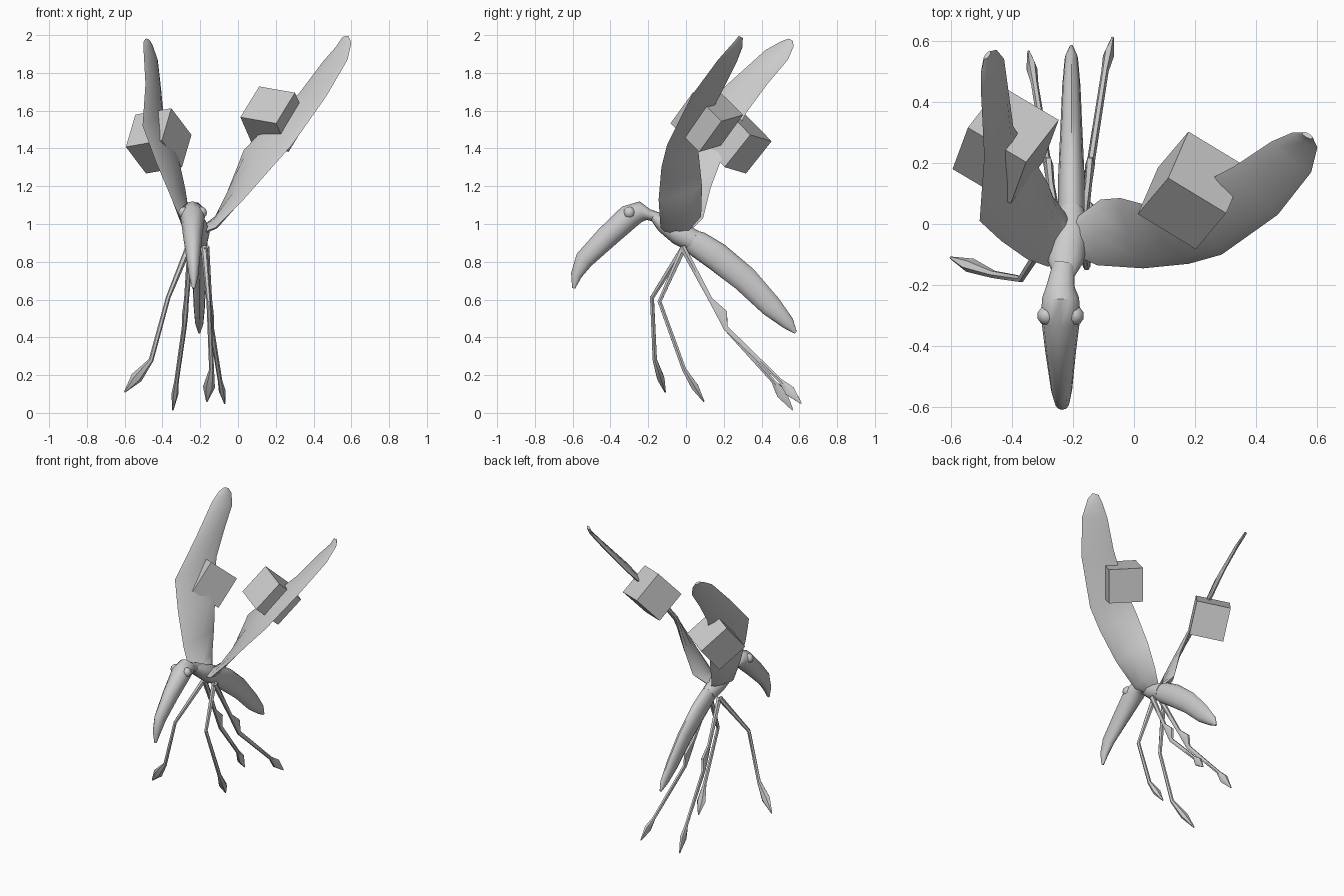
import bpy
import bmesh
import math
from mathutils import Vector, Matrix

cube = bpy.data.objects.get("Cube")
if cube:
    bpy.data.objects.remove(cube, do_unlink=True)

GREY = (0.6, 0.6, 0.6, 1.0)
grey = bpy.data.materials.new("plain grey")
grey.use_nodes = True
grey.diffuse_color = GREY
grey.node_tree.nodes["Principled BSDF"].inputs["Base Color"].default_value = GREY


def add_object(name, bm, smooth_angle=None):
    """Turn a bmesh into a named, shaded object."""
    bmesh.ops.recalc_face_normals(bm, faces=bm.faces)
    mesh = bpy.data.meshes.new(name)
    bm.to_mesh(mesh)
    bm.free()
    mesh.materials.append(grey)
    obj = bpy.data.objects.new(name, mesh)
    bpy.context.collection.objects.link(obj)
    if smooth_angle:
        bpy.ops.object.select_all(action="DESELECT")
        bpy.context.view_layer.objects.active = obj
        obj.select_set(True)
        bpy.ops.object.shade_smooth_by_angle(angle=math.radians(smooth_angle))
    return obj


def loft(name, sections, sides, smooth_angle):
    """Skin elliptical sections, each given as centre, wide axis and thin axis."""
    bm = bmesh.new()
    rings = []
    for centre, wide, thin in sections:
        ring = []
        for i in range(sides):
            angle = math.tau * i / sides
            ring.append(bm.verts.new(centre + wide * math.cos(angle) + thin * math.sin(angle)))
        rings.append(ring)
    for lower, upper in zip(rings, rings[1:]):
        for i in range(sides):
            j = (i + 1) % sides
            bm.faces.new((lower[i], lower[j], upper[j], upper[i]))
    bm.faces.new(rings[0])
    bm.faces.new(rings[-1])
    return add_object(name, bm, smooth_angle)


def limb(name, stations, sides=8, smooth_angle=50):
    """Tube through stations of (point, half width, half height)."""
    points = [Vector(station[0]) for station in stations]
    sections = []
    for i, (_, width, height) in enumerate(stations):
        before = points[max(i - 1, 0)]
        after = points[min(i + 1, len(points) - 1)]
        along = (after - before).normalized()
        side = Vector((1, 0, 0))
        side = (side - along * side.dot(along)).normalized()
        sections.append((points[i], side * width, along.cross(side) * height))
    return loft(name, sections, sides, smooth_angle)


def wing(name, edges):
    """Thin blade between matching leading and trailing edge points."""
    pairs = [(Vector(lead), Vector(trail)) for lead, trail in edges]
    middles = [(lead + trail) / 2 for lead, trail in pairs]
    last = len(pairs) - 1
    sections = []
    for i, (lead, trail) in enumerate(pairs):
        along = middles[min(i + 1, last)] - middles[max(i - 1, 0)]
        half = (lead - trail) / 2
        normal = along.cross(half).normalized()
        thickness = 0.022 - 0.014 * i / last
        sections.append((middles[i], half, normal * thickness))
    return loft(name, sections, 8, 60)


def block(name, centre, first, second):
    """Cube turned so that its edges follow two given directions."""
    a = Vector(first).normalized()
    c = a.cross(Vector(second)).normalized()
    b = c.cross(a)
    turn = Matrix((a, b, c)).transposed().to_4x4()
    bm = bmesh.new()
    bmesh.ops.create_cube(bm, size=0.224, matrix=Matrix.Translation(centre) @ turn)
    return add_object(name, bm)


# Drooping head and beak
limb("head_and_beak", [
    ((-0.23, -0.13, 1.03), 0.035, 0.025),
    ((-0.24, -0.2, 1.05), 0.045, 0.03),
    ((-0.24, -0.24, 1.065), 0.06, 0.055),
    ((-0.24, -0.3, 1.04), 0.065, 0.065),
    ((-0.24, -0.42, 0.93), 0.05, 0.06),
    ((-0.237, -0.54, 0.81), 0.035, 0.05),
    ((-0.235, -0.58, 0.73), 0.025, 0.03),
    ((-0.235, -0.595, 0.66), 0.008, 0.008),
], sides=12)

# Eyes on the sides of the head
for name, side in (("left_eye", 1), ("right_eye", -1)):
    bm = bmesh.new()
    place = Matrix.Translation((-0.24 + side * 0.045, -0.3, 1.06))
    bmesh.ops.create_uvsphere(bm, u_segments=10, v_segments=6, radius=0.032, matrix=place)
    add_object(name, bm, 60)

# Thorax and long tapering abdomen
limb("thorax", [
    ((-0.23, -0.17, 1.04), 0.035, 0.025),
    ((-0.225, -0.12, 1.0), 0.06, 0.045),
    ((-0.21, -0.04, 0.95), 0.06, 0.06),
    ((-0.205, 0.04, 0.91), 0.045, 0.06),
], sides=12)
limb("abdomen", [
    ((-0.205, -0.02, 0.94), 0.04, 0.045),
    ((-0.205, 0.06, 0.895), 0.043, 0.07),
    ((-0.205, 0.16, 0.83), 0.043, 0.075),
    ((-0.205, 0.31, 0.71), 0.036, 0.07),
    ((-0.205, 0.45, 0.565), 0.03, 0.058),
    ((-0.205, 0.54, 0.475), 0.022, 0.035),
    ((-0.205, 0.58, 0.425), 0.006, 0.008),
], sides=12)

# Raised wings, from root to tip
wing("left_wing", [
    ((-0.2, -0.1, 0.95), (-0.19, 0.02, 0.97)),
    ((-0.12, -0.135, 0.98), (-0.11, 0.08, 1.04)),
    ((0.03, -0.145, 1.13), (-0.045, 0.085, 1.2)),
    ((0.18, -0.13, 1.3), (0.03, 0.065, 1.39)),
    ((0.287, -0.1, 1.42), (0.16, 0.1, 1.53)),
    ((0.47, 0.03, 1.68), (0.33, 0.19, 1.7)),
    ((0.58, 0.17, 1.87), (0.45, 0.27, 1.86)),
    ((0.6, 0.25, 1.96), (0.52, 0.3, 1.94)),
    ((0.585, 0.28, 1.995), (0.55, 0.3, 1.985)),
])
wing("right_wing", [
    ((-0.22, -0.1, 0.95), (-0.22, 0.03, 0.97)),
    ((-0.28, -0.14, 0.97), (-0.265, 0.09, 1.03)),
    ((-0.35, -0.115, 1.13), (-0.28, 0.13, 1.19)),
    ((-0.435, -0.055, 1.33), (-0.315, 0.19, 1.35)),
    ((-0.505, 0.01, 1.52), (-0.395, 0.32, 1.59)),
    ((-0.49, 0.22, 1.74), (-0.41, 0.43, 1.74)),
    ((-0.5, 0.42, 1.92), (-0.425, 0.54, 1.87)),
    ((-0.5, 0.5, 1.965), (-0.45, 0.57, 1.94)),
    ((-0.49, 0.54, 1.98), (-0.47, 0.565, 1.97)),
])

# Cubes caught on the wings
block("left_wing_block", (0.19, 0.11, 1.555), (0.1, 0.118, 0.163), (0.19, -0.115, -0.033))
block("right_wing_block", (-0.42, 0.26, 1.44), (0.05, 0.135, 0.17), (0.107, 0.139, -0.139))

# Front legs: hip, knee, ankle, foot tip
FRONT_LEGS = {
    "right_front_leg": ((-0.26, -0.01, 0.88), (-0.37, -0.18, 0.61), (-0.46, -0.165, 0.28), (-0.6, -0.11, 0.11)),
    "left_front_leg": ((-0.18, -0.01, 0.88), (-0.155, -0.14, 0.59), (-0.14, -0.01, 0.23), (-0.165, 0.095, 0.06)),
}
for name, joints in FRONT_LEGS.items():
    hip, knee, ankle, tip = map(Vector, joints)
    limb(name, [
        (hip, 0.018, 0.018),
        (knee, 0.012, 0.012),
        (ankle, 0.013, 0.013),
        (ankle.lerp(tip, 0.55), 0.032, 0.022),
        (tip, 0.004, 0.004),
    ], sides=6, smooth_angle=40)

# Hind legs, with a swelling above the knee
HIND_LEGS = {
    "right_hind_leg": ((-0.25, -0.02, 0.88), (-0.285, 0.21, 0.45), (-0.325, 0.46, 0.17), (-0.345, 0.565, 0.015)),
    "left_hind_leg": ((-0.17, -0.02, 0.88), (-0.14, 0.21, 0.45), (-0.095, 0.5, 0.17), (-0.07, 0.61, 0.05)),
}
for name, joints in HIND_LEGS.items():
    hip, knee, ankle, tip = map(Vector, joints)
    limb(name, [
        (hip, 0.018, 0.018),
        (hip.lerp(knee, 0.65), 0.013, 0.013),
        (hip.lerp(knee, 0.85) + Vector((0, 0.015, 0.01)), 0.016, 0.034),
        (knee, 0.013, 0.015),
        (ankle, 0.012, 0.012),
        (ankle.lerp(tip, 0.45), 0.018, 0.032),
        (tip, 0.004, 0.004),
    ], sides=6, smooth_angle=40)
